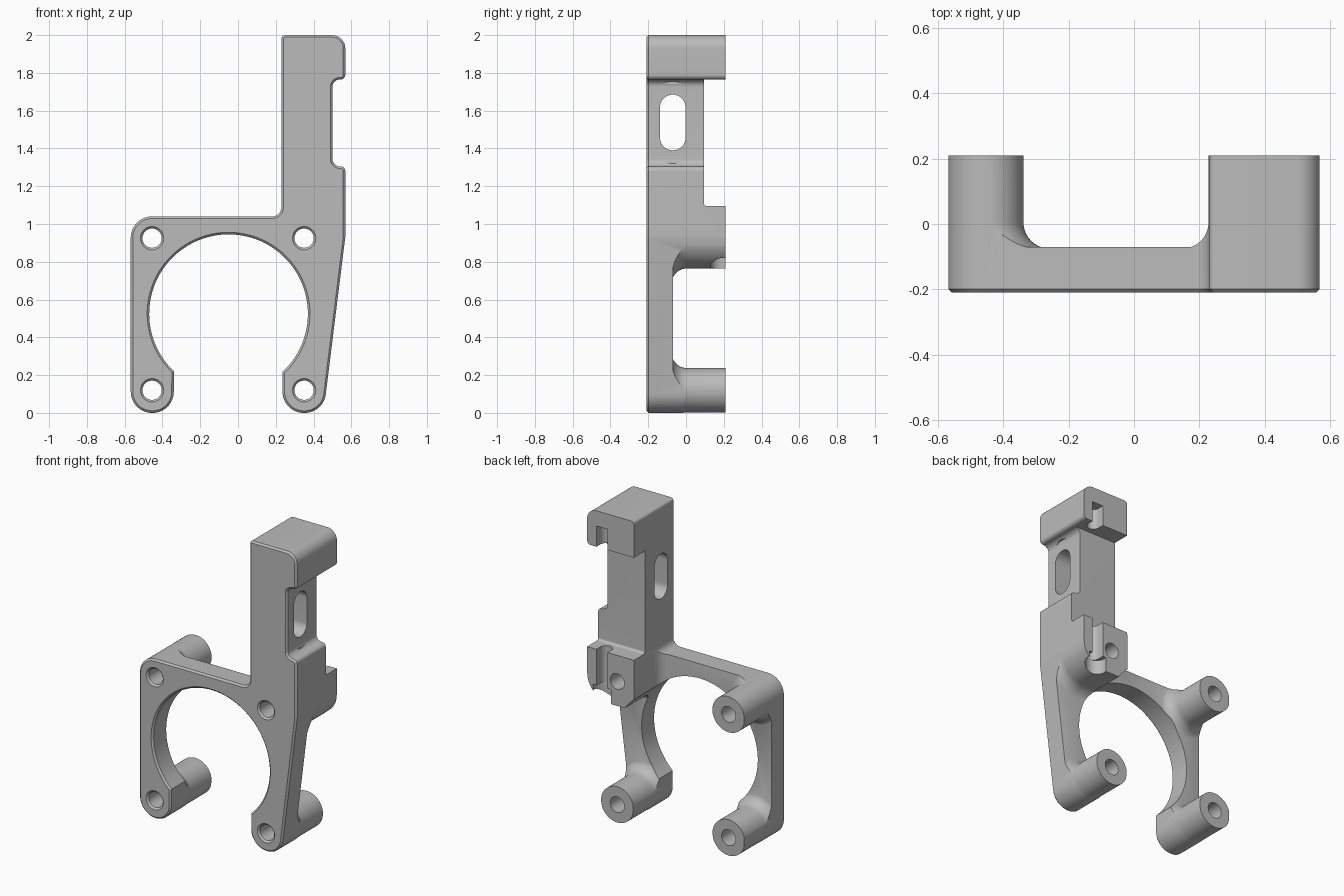
import bpy, bmesh, math
from mathutils import Vector

default_cube = bpy.data.objects.get("Cube")
if default_cube:
    bpy.data.objects.remove(default_cube, do_unlink=True)

grey = bpy.data.materials.new("plain grey")
grey.use_nodes = True
colour = (0.5, 0.5, 0.5, 1)
grey.diffuse_color = colour
grey.node_tree.nodes["Principled BSDF"].inputs["Base Color"].default_value = colour

# Places a flat point (u, v) at distance w along the named axis
PLACE = {"X": lambda u, v, w: (w, u, v),
         "Y": lambda u, v, w: (u, w, v),
         "Z": lambda u, v, w: (u, v, w)}


def loft(name, axis, rings):
    """Closed solid through rings, each given as (flat points, distance)."""
    bm = bmesh.new()
    loops = [[bm.verts.new(PLACE[axis](u, v, w)) for u, v in pts] for pts, w in rings]
    for a, b in zip(loops, loops[1:]):
        for i in range(len(a)):
            j = (i + 1) % len(a)
            bm.faces.new((a[i], a[j], b[j], b[i]))
    bm.faces.new(loops[0])
    bm.faces.new(loops[-1])
    bmesh.ops.recalc_face_normals(bm, faces=bm.faces[:])
    mesh = bpy.data.meshes.new(name)
    bm.to_mesh(mesh)
    bm.free()
    mesh.materials.append(grey)
    obj = bpy.data.objects.new(name, mesh)
    bpy.context.collection.objects.link(obj)
    return obj


def prism(name, axis, pts, start, end):
    return loft(name, axis, [(pts, start), (pts, end)])


def circle(u, v, r, n=64):
    return [(u + r * math.cos(math.tau * i / n), v + r * math.sin(math.tau * i / n))
            for i in range(n)]


def rounded(corners, steps=14):
    """Polygon with a fillet radius at each (u, v, radius) corner."""
    out = []
    for i, (u, v, r) in enumerate(corners):
        p = Vector((u, v))
        if not r:
            out.append((u, v))
            continue
        a = (Vector(corners[i - 1][:2]) - p).normalized()
        b = (Vector(corners[(i + 1) % len(corners)][:2]) - p).normalized()
        half = a.angle(b) / 2
        centre = p + (a + b).normalized() * r / math.sin(half)
        start = p + a * r / math.tan(half) - centre
        end = p + b * r / math.tan(half) - centre
        span = start.angle(end)
        for k in range(steps + 1):
            t = k / steps
            q = start * math.sin((1 - t) * span) + end * math.sin(t * span)
            out.append(tuple(centre + q / math.sin(span)))
    return out


def inset(pts, d):
    """Moves a counter-clockwise outline inward by d."""
    out = []
    for i, p in enumerate(pts):
        p = Vector(p)
        a = (p - Vector(pts[i - 1])).normalized()
        b = (Vector(pts[(i + 1) % len(pts)]) - p).normalized()
        n = Vector((-a.y - b.y, a.x + b.x)).normalized()
        out.append(tuple(p + n * d / n.dot(Vector((-a.y, a.x)))))
    return out


def combine(target, tool, operation):
    mod = target.modifiers.new(operation, 'BOOLEAN')
    mod.operation = operation
    mod.solver = 'EXACT'
    mod.object = tool
    bpy.context.view_layer.objects.active = target
    bpy.ops.object.modifier_apply(modifier=mod.name)
    bpy.data.objects.remove(tool, do_unlink=True)


FRONT, BACK, PLATE_BACK = -0.21, 0.21, -0.07
BEYOND = 0.3
HOLES = [(-0.455, 0.12), (0.35, 0.12), (-0.455, 0.925), (0.35, 0.925)]

# Fillet from the plate up to the standing parts: (outward offset, y)
FLARE = []
for k in range(11):
    t = math.pi / 2 * (1 - k / 10)
    FLARE.append((0.08 * (1 - math.cos(t)), 0.005 - 0.08 * math.sin(t)))
FLARE = [(0.08, -0.15)] + FLARE + [(0, BEYOND)]

# Front outline: clamp legs, round opening and notched column
arc = []
for k in range(91):
    a = math.radians(226.4 - (226.4 + 47.2) * k / 90)
    arc.append((-0.05 + 0.42 * math.cos(a), 0.525 + 0.42 * math.sin(a), 0))
outline = rounded(
    [(-0.568, 0, 0.113), (-0.34, 0, 0.113)] + arc +
    [(0.235, 0, 0.113), (0.4526, 0, 0.113), (0.568, 0.93, 0.1),
     (0.568, 1.305, 0.025), (0.5, 1.305, 0.04), (0.5, 1.765, 0.04),
     (0.568, 1.765, 0.025), (0.568, 2, 0.07), (0.23, 2, 0.02),
     (0.23, 1.04, 0.05), (-0.568, 1.04, 0.113)])
bracket = loft("mounting_bracket", "Y",
               [(inset(outline, 0.011), FRONT), (outline, FRONT + 0.011), (outline, BACK)])

# Depth envelope: thin plate, bosses and the thick column
envelope = prism("plate_depth", "Y", [(-1, -1), (1, -1), (1, 3), (-1, 3)], -BEYOND, PLATE_BACK)


def column_section(d):
    pts = [(0.228 - d, 2.1), (0.228 - d, 0.765 - d)]
    for k in range(25):
        a = math.pi / 2 * (k / 24 - 1)
        pts.append((0.4 + (0.17 + d) * math.cos(a), 0.935 + (0.17 + d) * math.sin(a)))
    return pts + [(0.57 + d, 2.1)]


combine(envelope, loft("column", "Y", [(column_section(d), y) for d, y in FLARE]), 'UNION')
for x, z in HOLES[:3]:
    boss = loft("boss", "Y", [(circle(x, z, 0.117 + d), y) for d, y in FLARE])
    combine(envelope, boss, 'UNION')
combine(bracket, envelope, 'INTERSECT')

# Recess across the back of the column, between the two clamp blocks
recess = rounded([(0.095, 1.095, 0.015), (0.4, 1.095, 0), (0.4, 1.765, 0), (0.095, 1.765, 0)])
combine(bracket, prism("back_recess", "X", recess, -0.1, 0.8), 'DIFFERENCE')

# Screw holes with a slight countersink at the front
for x, z in HOLES:
    rings = [(0.072, FRONT - 0.01), (0.051, FRONT + 0.011), (0.051, BEYOND)]
    hole = loft("screw_hole", "Y", [(circle(x, z, r, 40), y) for r, y in rings])
    combine(bracket, hole, 'DIFFERENCE')

# Long slot through the column, and its shallow clearance in the side notch
for half, low, high, start in [(0.0675, 1.39, 1.685, 0), (0.1, 1.32, 1.755, 0.503)]:
    r = half * 0.999
    pts = rounded([(-0.07 - half, low, r), (-0.07 + half, low, r),
                   (-0.07 + half, high, r), (-0.07 - half, high, r)])
    combine(bracket, prism("slot", "X", pts, start, 0.9), 'DIFFERENCE')

# Vertical pin grooves open to the back, and a counterbore underneath
groove = rounded([(0.42, 0.13, 0.039), (0.5, 0.13, 0.039), (0.5, BEYOND, 0), (0.42, BEYOND, 0)])
for low, high in [(0.6, 1.2), (1.7, 1.9)]:
    combine(bracket, prism("pin_groove", "Z", groove, low, high), 'DIFFERENCE')
combine(bracket, prism("counterbore", "Z", circle(0.46, 0.195, 0.066, 40), 0.6, 0.86), 'DIFFERENCE')

# Smooth curved walls, crisp edges
bpy.ops.object.select_all(action='DESELECT')
bracket.select_set(True)
bpy.context.view_layer.objects.active = bracket
bpy.ops.object.shade_smooth_by_angle(angle=math.radians(28))
